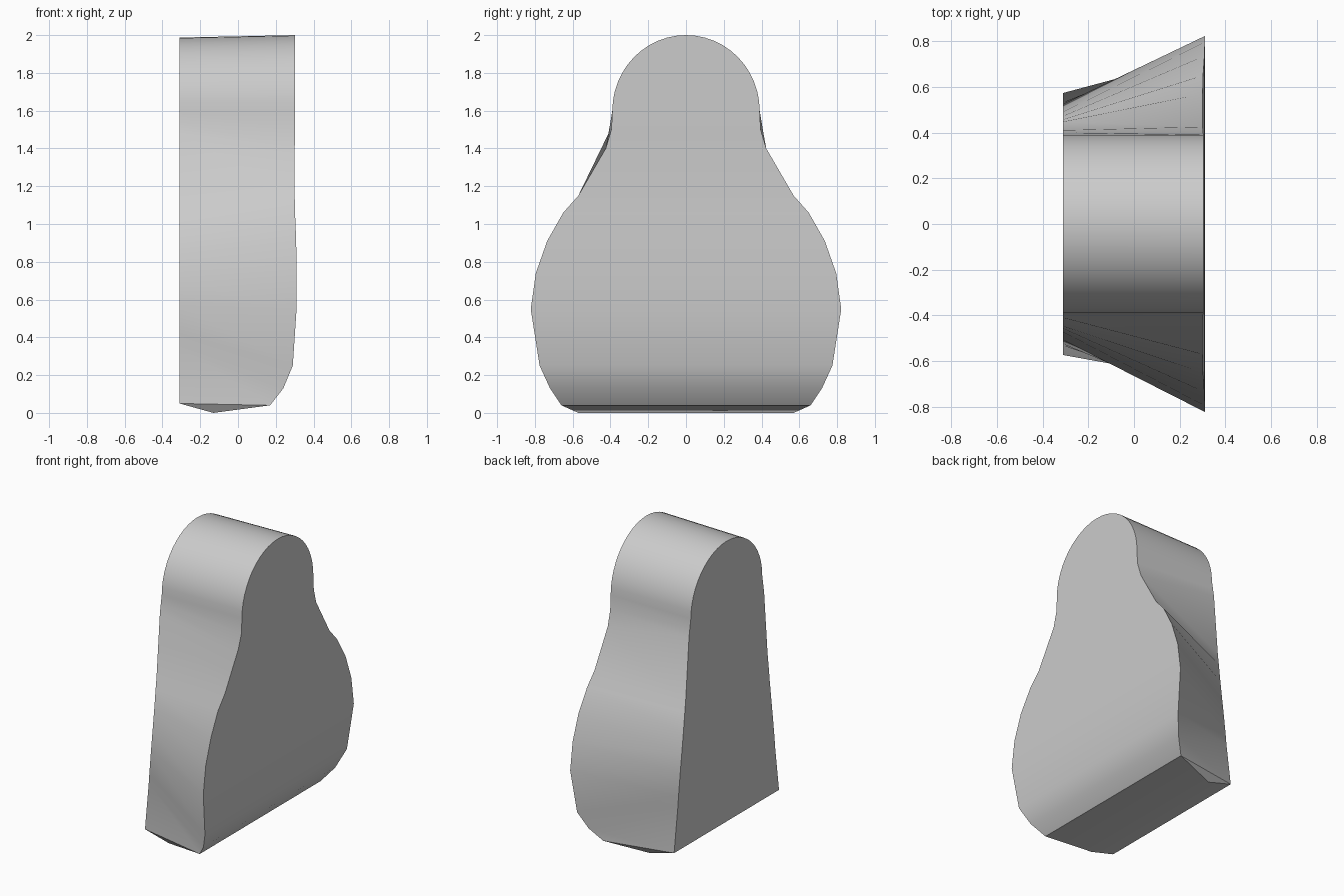
import bpy, bmesh, math

cube = bpy.data.objects.get("Cube")
if cube:
    bpy.data.objects.remove(cube)

# One flat grey for the whole body
grey = bpy.data.materials.new("plain grey")
grey.use_nodes = True
color = (0.6, 0.6, 0.6, 1)
grey.diffuse_color = color
grey.node_tree.nodes["Principled BSDF"].inputs["Base Color"].default_value = color

HALF = 0.31      # half thickness in x
RADIUS = 0.39    # rounded head
SHOULDER = 1.6   # height where the head arc ends
STEPS = 12


def head_arc(x, height):
    """Quarter arc from the crown down to the side of the head."""
    angles = [math.pi / 2 * i / STEPS for i in range(STEPS + 1)]
    return [(x, RADIUS * math.sin(a), SHOULDER + height * math.cos(a)) for a in angles]


# Pear-shaped half outline on the wide side, curling under at the foot
wide = head_arc(0.303, 0.4) + [
    (0.303, 0.395, 1.5), (0.3, 0.425, 1.4), (0.3, 0.57, 1.15), (0.302, 0.65, 1.06),
    (0.308, 0.735, 0.91), (0.31, 0.795, 0.74), (0.31, 0.822, 0.55), (0.29, 0.775, 0.25),
    (0.24, 0.72, 0.13), (0.17, 0.66, 0.04), (-0.13, 0.57, 0)]

# Tapered half outline on the narrow side, matched point for point
narrow = head_arc(-HALF, 0.387) + [(-HALF, y, z) for y, z in [
    (0.4, 1.54), (0.41, 1.48), (0.447, 1.05), (0.457, 0.97), (0.472, 0.84),
    (0.49, 0.7), (0.507, 0.57), (0.525, 0.42), (0.532, 0.35), (0.573, 0.05), (0.573, 0.05)]]

bm = bmesh.new()


def add_rail(points, side):
    return [bm.verts.new((x, side * y, z)) for x, y, z in points]


wide_l, wide_r = add_rail(wide, 1), add_rail(wide, -1)
narrow_l, narrow_r = add_rail(narrow, 1), add_rail(narrow, -1)

# Skin both edges, then the wide face with its curled foot
for a, b in ((wide_l, narrow_l), (narrow_r, wide_r), (wide_r, wide_l)):
    for i in range(len(a) - 1):
        bm.faces.new((a[i], a[i + 1], b[i + 1], b[i]))

# Underside strip and flat narrow face
bm.faces.new((wide_l[-1], wide_r[-1], narrow_r[-1], narrow_l[-1]))
bm.faces.new(narrow_l[:-1] + narrow_r[-2:0:-1])
bmesh.ops.remove_doubles(bm, verts=bm.verts, dist=0.0005)
bmesh.ops.recalc_face_normals(bm, faces=bm.faces)

mesh = bpy.data.meshes.new("pear_body")
bm.to_mesh(mesh)
bm.free()
mesh.materials.append(grey)
body = bpy.data.objects.new("pear_body", mesh)
bpy.context.collection.objects.link(body)

# Smooth curves, crisp borders
bpy.ops.object.select_all(action='DESELECT')
body.select_set(True)
bpy.context.view_layer.objects.active = body
bpy.ops.object.shade_smooth_by_angle(angle=math.radians(30))
